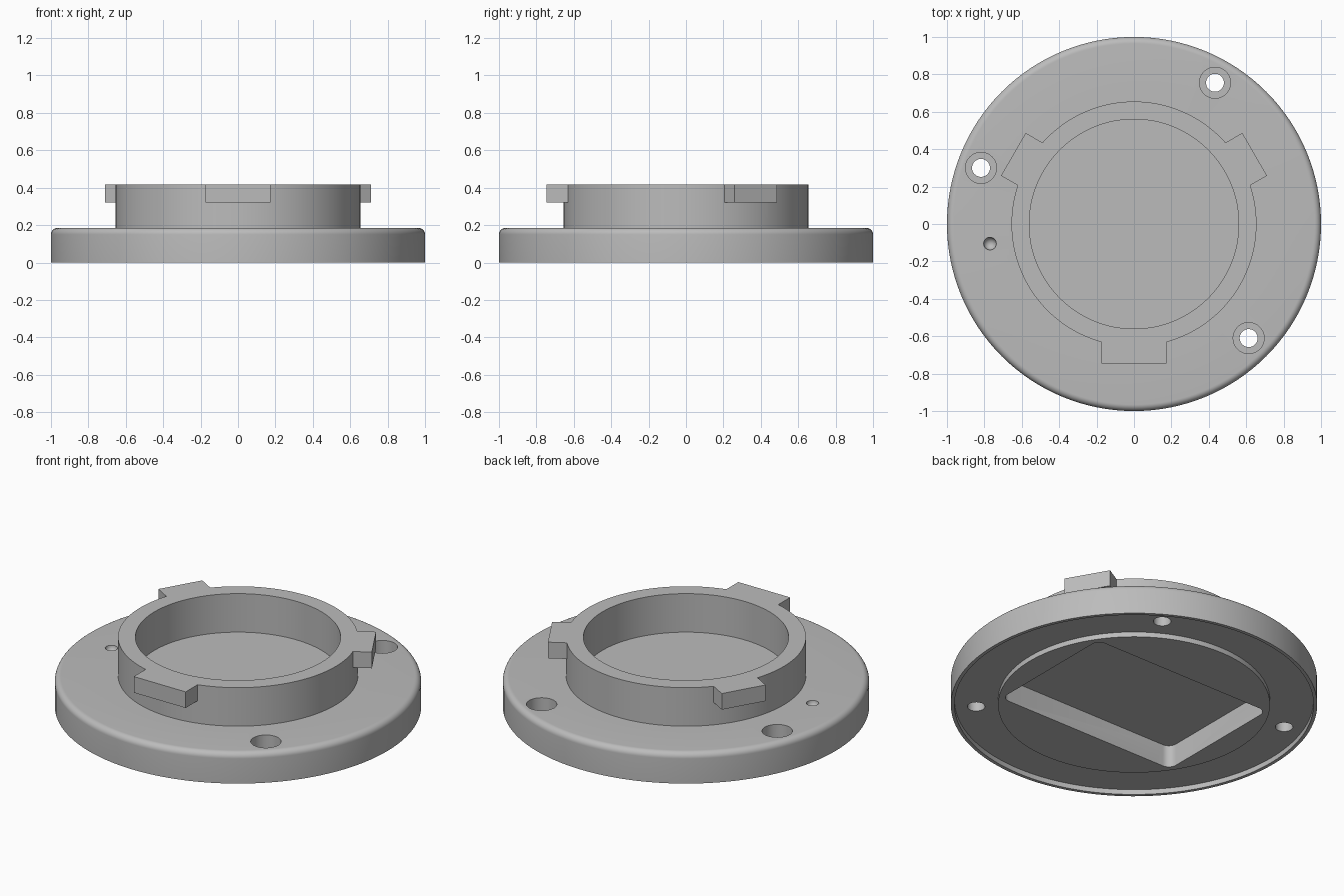
import bpy, bmesh
from math import pi, sin, cos, radians
from mathutils import Matrix, Vector

default = bpy.data.objects.get("Cube")
if default:
    bpy.data.objects.remove(default, do_unlink=True)

grey = bpy.data.materials.new("plain_grey")
grey.use_nodes = True
grey.diffuse_color = (0.5, 0.5, 0.5, 1)
grey.node_tree.nodes["Principled BSDF"].inputs["Base Color"].default_value = (0.5, 0.5, 0.5, 1)


def finish(name, bm):
    bmesh.ops.recalc_face_normals(bm, faces=bm.faces)
    mesh = bpy.data.meshes.new(name)
    bm.to_mesh(mesh)
    bm.free()
    mesh.materials.append(grey)
    obj = bpy.data.objects.new(name, mesh)
    bpy.context.collection.objects.link(obj)
    return obj


def lathe(name, profile, steps, x=0, y=0):
    """Spin an (r, z) profile around a vertical axis through (x, y)."""
    bm = bmesh.new()
    verts = [bm.verts.new((r, 0, z)) for r, z in profile]
    edges = [bm.edges.new(pair) for pair in zip(verts, verts[1:])]
    bmesh.ops.spin(bm, geom=verts + edges, cent=(0, 0, 0), axis=(0, 0, 1),
                   angle=2 * pi, steps=steps)
    bmesh.ops.remove_doubles(bm, verts=bm.verts, dist=1e-5)
    bmesh.ops.translate(bm, verts=bm.verts, vec=(x, y, 0))
    return finish(name, bm)


def box(name, low, high, turn=0, corner=0):
    """Box between two corners, turned about z, with rounded upright edges."""
    low, high = Vector(low), Vector(high)
    bm = bmesh.new()
    bmesh.ops.create_cube(bm, size=1)
    bmesh.ops.scale(bm, verts=bm.verts, vec=high - low)
    bmesh.ops.translate(bm, verts=bm.verts, vec=(low + high) / 2)
    if corner:
        upright = [e for e in bm.edges
                   if abs(e.verts[0].co.z - e.verts[1].co.z) > 0.01]
        bmesh.ops.bevel(bm, geom=upright, offset=corner, segments=8,
                        profile=0.5, affect='EDGES')
    bmesh.ops.rotate(bm, verts=bm.verts, cent=(0, 0, 0),
                     matrix=Matrix.Rotation(radians(turn), 3, 'Z'))
    return finish(name, bm)


def combine(target, tool, operation):
    mod = target.modifiers.new(operation.lower(), 'BOOLEAN')
    mod.operation, mod.solver, mod.object = operation, 'EXACT', tool
    bpy.context.view_layer.objects.active = target
    bpy.ops.object.modifier_apply(modifier=mod.name)
    bpy.data.objects.remove(tool, do_unlink=True)


# Flange with rounded rim, underside groove and upright collar
TOP, CREST, FILLET = 0.185, 0.417, 0.035
rim = [(1 - FILLET + FILLET * cos(a), TOP - FILLET + FILLET * sin(a))
       for a in (i * pi / 16 for i in range(9))]
profile = [(0, 0), (0.742, 0), (0.742, 0.03), (0.98, 0.03), (0.98, 0), (1, 0)]
profile += rim
profile += [(0.655, TOP), (0.655, CREST), (0.56, CREST), (0.56, TOP), (0, TOP)]
body = lathe("flanged_collar", profile, 128)

# Three bayonet lugs, the front one wider
for turn, half in ((-90, 0.173), (30, 0.132), (150, 0.132)):
    lug = box("lug", (0.6, -half, 0.32), (0.745, half, CREST), turn)
    combine(body, lug, 'UNION')

# Rounded rectangular pocket underneath
pocket = box("pocket_cutter", (-0.6, -0.41, -0.1), (0.6, 0.41, 0.133), corner=0.05)
combine(body, pocket, 'DIFFERENCE')

# Counterbored screw holes
bore = [(0, -0.1), (0.048, -0.1), (0.048, 0.09), (0.083, 0.09), (0.083, 0.3), (0, 0.3)]
for x, y in ((0.433, 0.755), (-0.818, 0.3), (0.613, -0.61)):
    combine(body, lathe("bore_cutter", bore, 40, x, y), 'DIFFERENCE')

# Small round locating dimple
arc = [(0.034 * sin(a), TOP - 0.034 * cos(a)) for a in (i * pi / 12 for i in range(13))]
combine(body, lathe("dimple_cutter", arc, 24, -0.77, -0.105), 'DIFFERENCE')

# Smooth round walls, crisp edges
bpy.ops.object.select_all(action='DESELECT')
body.select_set(True)
bpy.context.view_layer.objects.active = body
bpy.ops.object.shade_smooth_by_angle(angle=radians(30))
